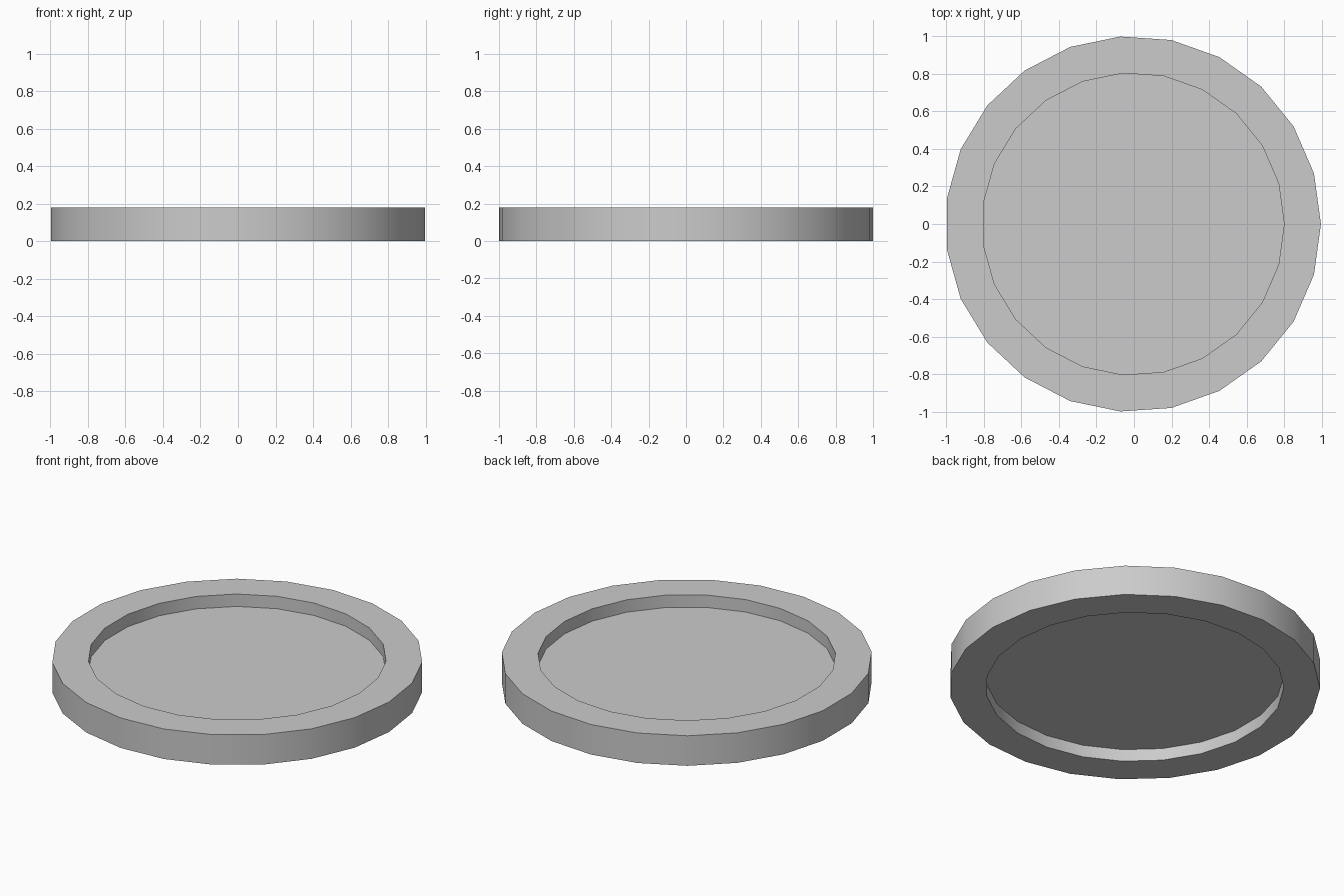
import bpy, bmesh, math

if "Cube" in bpy.data.objects:
    bpy.data.objects.remove(bpy.data.objects["Cube"])

SIDES = 23
SHIFT_X = -0.005          # odd side count: recentre the bounds on x = 0
R_OUT, R_IN = 1.002, 0.806
HEIGHT = 0.179
DISC_LOW, DISC_HIGH = 0.072, 0.105


def ring(bm, radius, z):
    step = 2 * math.pi / SIDES
    return [bm.verts.new((radius * math.cos(i * step) + SHIFT_X,
                          radius * math.sin(i * step), z)) for i in range(SIDES)]


def bridge(bm, a, b):
    for i in range(SIDES):
        j = (i + 1) % SIDES
        bm.faces.new((a[i], a[j], b[j], b[i]))


def finish(bm, name):
    bmesh.ops.recalc_face_normals(bm, faces=bm.faces[:])
    mesh = bpy.data.meshes.new(name)
    bm.to_mesh(mesh)
    bm.free()
    obj = bpy.data.objects.new(name, mesh)
    bpy.context.collection.objects.link(obj)
    bpy.ops.object.select_all(action='DESELECT')
    obj.select_set(True)
    bpy.context.view_layer.objects.active = obj
    bpy.ops.object.shade_smooth_by_angle(angle=math.radians(30))


# Raised outer rim: rectangular section swept round
bm = bmesh.new()
section = [(R_OUT, 0), (R_OUT, HEIGHT), (R_IN, HEIGHT), (R_IN, 0)]
loops = [ring(bm, r, z) for r, z in section]
for k in range(4):
    bridge(bm, loops[k], loops[(k + 1) % 4])
finish(bm, "outer_rim")

# Thin centre disc, recessed from both the top and the underside
bm = bmesh.new()
low, high = ring(bm, R_IN, DISC_LOW), ring(bm, R_IN, DISC_HIGH)
bridge(bm, low, high)
bm.faces.new(low)
bm.faces.new(high)
finish(bm, "centre_disc")
